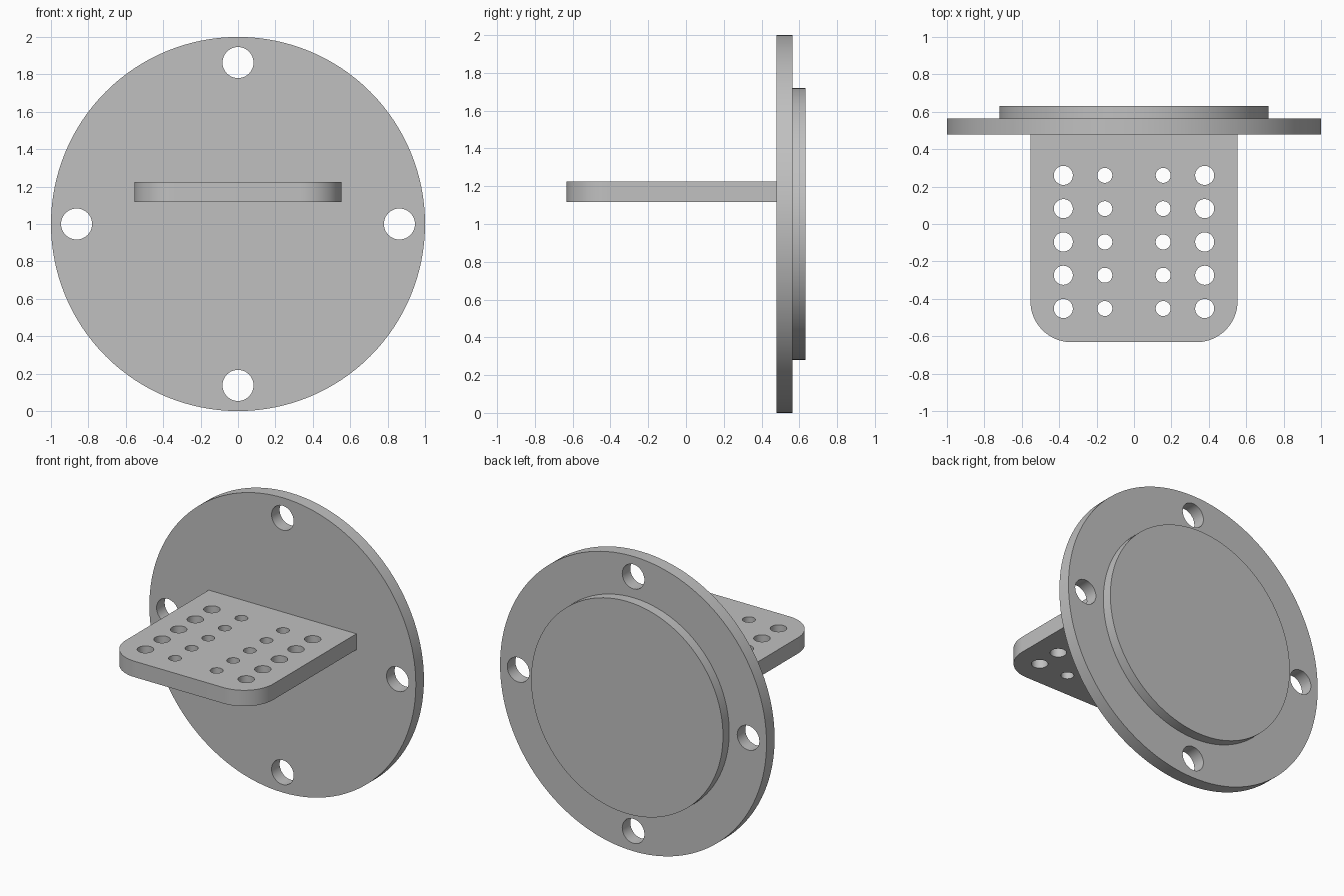
import bpy, bmesh
from math import sin, cos, pi
from mathutils import Matrix, Vector

cube = bpy.data.objects.get("Cube")
if cube:
    bpy.data.objects.remove(cube, do_unlink=True)

grey = bpy.data.materials.new("plain grey")
grey.use_nodes = True
colour = (0.53, 0.53, 0.53, 1)
grey.diffuse_color = colour
grey.node_tree.nodes["Principled BSDF"].inputs["Base Color"].default_value = colour

CENTRE_Z = 1.0
FRONT, STEP, BACK = 0.478, 0.565, 0.632   # depths of the flange and boss faces


def make_object(name, bm):
    bmesh.ops.recalc_face_normals(bm, faces=bm.faces)
    mesh = bpy.data.meshes.new(name)
    bm.to_mesh(mesh)
    bm.free()
    mesh.materials.append(grey)
    obj = bpy.data.objects.new(name, mesh)
    bpy.context.collection.objects.link(obj)
    return obj


def add_cylinder(bm, radius, depth, centre, along_y=False, sides=48):
    turn = Matrix.Rotation(pi / 2, 4, 'X') if along_y else Matrix()
    bmesh.ops.create_cone(bm, cap_ends=True, segments=sides, radius1=radius,
                          radius2=radius, depth=depth,
                          matrix=Matrix.Translation(centre) @ turn)


def disc(name, radius, y0, y1):
    bm = bmesh.new()
    add_cylinder(bm, radius, y1 - y0, (0, (y0 + y1) / 2, CENTRE_Z), True, 128)
    return make_object(name, bm)


def cut(obj, bm):
    """Cut the holes in bm out of obj and bake the result."""
    cutter = make_object(obj.name + "_cutter", bm)
    cutter.hide_render = True
    mod = obj.modifiers.new("holes", 'BOOLEAN')
    mod.operation, mod.solver, mod.object = 'DIFFERENCE', 'EXACT', cutter
    bpy.context.view_layer.objects.active = obj
    bpy.ops.object.modifier_apply(modifier=mod.name)
    bpy.data.objects.remove(cutter, do_unlink=True)


# Round flange with four bolt holes
flange = disc("flange", 1.0, FRONT, STEP)
holes = bmesh.new()
for i in range(4):
    a = i * pi / 2
    add_cylinder(holes, 0.083, 0.4,
                 (0.863 * cos(a), FRONT, CENTRE_Z + 0.863 * sin(a)), True)
cut(flange, holes)

# Raised boss on the back
boss = disc("back_boss", 0.72, STEP, BACK)

# Shelf with two rounded front corners
HALF, TIP, RADIUS, LOW, HIGH = 0.554, -0.632, 0.22, 1.117, 1.225
bm = bmesh.new()
outline = [(HALF, FRONT), (-HALF, FRONT)]
for cx, start in ((RADIUS - HALF, pi), (HALF - RADIUS, 1.5 * pi)):
    for i in range(17):
        a = start + i * pi / 32
        outline.append((cx + RADIUS * cos(a), TIP + RADIUS + RADIUS * sin(a)))
face = bm.faces.new([bm.verts.new((x, y, LOW)) for x, y in outline])
top = bmesh.ops.extrude_face_region(bm, geom=[face])["geom"]
bmesh.ops.translate(bm, vec=Vector((0, 0, HIGH - LOW)),
                    verts=[v for v in top if isinstance(v, bmesh.types.BMVert)])
shelf = make_object("shelf", bm)

# Grid of large outer and small inner holes
holes = bmesh.new()
for row in range(5):
    for x, r in ((0.378, 0.051), (0.156, 0.04)):
        for side in (-1, 1):
            add_cylinder(holes, r, 0.4, (side * x, 0.26 - 0.178 * row, LOW))
cut(shelf, holes)

# Smooth the round walls, keep edges crisp
bpy.ops.object.select_all(action='DESELECT')
for obj in (flange, boss, shelf):
    obj.select_set(True)
bpy.context.view_layer.objects.active = flange
bpy.ops.object.shade_smooth_by_angle(angle=pi / 6)
